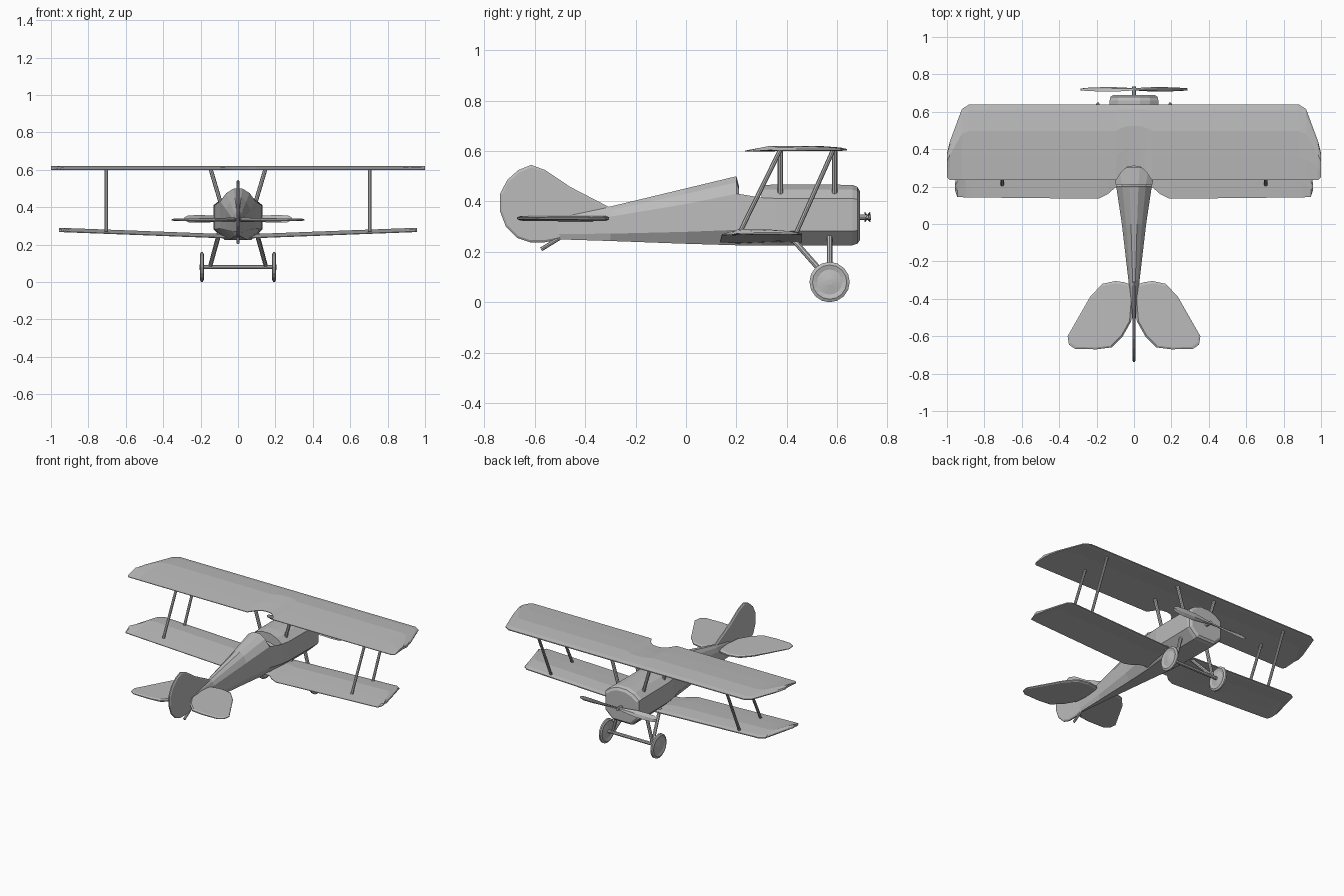
import bpy, bmesh, math
from mathutils import Vector

cube = bpy.data.objects.get("Cube")
if cube:
    bpy.data.objects.remove(cube)

grey = bpy.data.materials.new("plain grey")
grey.use_nodes = True
grey.diffuse_color = (0.5, 0.5, 0.5, 1)
grey.node_tree.nodes["Principled BSDF"].inputs["Base Color"].default_value = (0.5, 0.5, 0.5, 1)


def finish(name, bm):
    bmesh.ops.recalc_face_normals(bm, faces=bm.faces)
    mesh = bpy.data.meshes.new(name)
    bm.to_mesh(mesh)
    bm.free()
    mesh.materials.append(grey)
    ob = bpy.data.objects.new(name, mesh)
    bpy.context.collection.objects.link(ob)
    return ob


def loft(rings, cap=True):
    """Skin a list of equal-length closed rings."""
    bm = bmesh.new()
    rows = [[bm.verts.new(p) for p in ring] for ring in rings]
    n = len(rows[0])
    for a, b in zip(rows, rows[1:]):
        for i in range(n):
            j = (i + 1) % n
            bm.faces.new((a[i], a[j], b[j], b[i]))
    if cap:
        bm.faces.new(rows[0])
        bm.faces.new(rows[-1])
    return bm


def strut(name, a, b, r=0.009, sides=8):
    a, b = Vector(a), Vector(b)
    turn = (b - a).to_track_quat('Z', 'Y')
    rings = []
    for end in (a, b):
        rings.append([end + turn @ Vector((r * math.cos(t), r * math.sin(t), 0))
                      for t in (2 * math.pi * i / sides for i in range(sides))])
    return finish(name, loft(rings))


def lathe_x(name, cx, cy, cz, profile, sides=16):
    """Spin (x offset, radius) pairs around an axis along x."""
    rings = [[(cx + dx, cy + r * math.cos(t), cz + r * math.sin(t))
              for t in (2 * math.pi * i / sides for i in range(sides))] for dx, r in profile]
    return finish(name, loft(rings))


def both(stations):
    """Mirror stations (x first) to the negative side."""
    return [(-s[0], *s[1:]) for s in reversed(stations) if s[0] > 0] + list(stations)


# Wings: one aerofoil swept along the span, chord set by each station
AEROFOIL = [(0, .010), (.08, .016), (.35, .023), (.7, .014), (1, .004),
            (1, 0), (.7, .003), (.35, .006), (.08, .003), (0, .004)]


def wing(name, stations, z, rise):
    rings = [[(x, le + (te - le) * f, z + rise * abs(x) + h) for f, h in AEROFOIL]
             for x, le, te in both(stations)]
    return finish(name, loft(rings))


wing("upper_wing", [(0, .64, .31), (.035, .64, .305), (.065, .64, .28), (.095, .64, .235),
                    (.88, .64, .235), (.92, .615, .235), (.985, .44, .235), (1, .38, .25)],
     .598, 0)
wing("lower_wing", [(0, .46, .2), (.1, .46, .195), (.14, .46, .16), (.19, .46, .135),
                    (.87, .46, .142), (.9, .44, .142), (.945, .27, .145), (.957, .22, .18)],
     .231, .038)

# Fuselage: y, half width, bottom, side seam, top
SECTIONS = [(-.52, .008, .25, .32, .345), (-.3, .03, .243, .34, .38), (.0, .065, .232, .39, .452),
            (.2, .095, .226, .43, .5), (.21, .097, .226, .43, .462), (.3, .118, .226, .415, .464),
            (.36, .126, .226, .412, .468), (.66, .13, .226, .412, .466),
            (.68, .126, .232, .408, .458), (.69, .11, .245, .4, .442)]
rings = []
for y, w, zb, zs, zt in SECTIONS:
    half = [(.55 * w, zb), (w, zb + .3 * (zs - zb)), (w, zs),
            (.66 * w, zs + .65 * (zt - zs)), (.25 * w, zt)]
    rings.append([(x, y, z) for x, z in half] + [(-x, y, z) for x, z in reversed(half)])
bm = loft(rings)
# Cockpit opening sunk into the deck
deck = [f for f in bm.faces if .21 < f.calc_center_median().y < .3 and
        f.calc_center_median().z > .435]
bmesh.ops.inset_region(bm, faces=deck, thickness=.008, use_even_offset=True)
for v in {v for f in deck for v in f.verts}:
    v.co.z -= .06
finish("fuselage", bm)


# Tail surfaces: flat outlines with a chamfered rim
def plate(name, outline, place, thick):
    cx = sum(p[0] for p in outline) / len(outline)
    cy = sum(p[1] for p in outline) / len(outline)
    rings = []
    for k, d in ((.94, -1), (1, -.4), (1, .4), (.94, 1)):
        rings.append([place(cx + (u - cx) * k, cy + (v - cy) * k, d * thick / 2)
                      for u, v in outline])
    return finish(name, loft(rings))


FIN = [(-.3, .375), (-.46, .458), (-.56, .525), (-.615, .545), (-.665, .525), (-.71, .485),
       (-.738, .43), (-.738, .36), (-.715, .3), (-.67, .255), (-.62, .238), (-.56, .238),
       (-.5, .25), (-.42, .3)]
plate("tail_fin", FIN, lambda u, v, d: (d, u, v), .018)

TAILPLANE = [(0, -.33), (.05, -.312), (.1, -.305), (.17, -.32), (.235, -.39), (.355, -.6),
             (.348, -.645), (.315, -.668), (.2, -.67), (.12, -.66), (.06, -.6), (.015, -.52)]
for side, s in (("left", 1), ("right", -1)):
    plate(side + "_tailplane", TAILPLANE,
          lambda u, v, d: (s * u, v, .333 + d * (1.2 - 1.8 * abs(u))), .02)

    # Struts between the wings, leaning forward, and over the fuselage
    for part, top, foot in (("front", .585, .435), ("rear", .375, .21)):
        strut(f"{side}_{part}_wing_strut", (s * .705, foot, .27), (s * .705, top, .606))
    for part, y in (("front", .59), ("rear", .375)):
        strut(f"{side}_{part}_cabin_strut", (s * .092, y, .42), (s * .147, y, .606), .011)

    # Landing gear legs and wheel
    strut(side + "_front_leg", (s * .1, .57, .27), (s * .15, .57, .08), .011)
    strut(side + "_rear_leg", (s * .1, .42, .255), (s * .148, .57, .085), .011)
    lathe_x(side + "_wheel", s * .193, .57, .08,
            [(-.012, .012), (-.006, .05), (-.009, .06), (-.011, .068), (-.005, .08),
             (.005, .08), (.011, .068), (.009, .06), (.006, .05), (.012, .012)])

    # Propeller blade, thin and twisted from root to tip
    rings = []
    for x, w, twist in ((0, .008, 45), (.05, .014, 42), (.12, .021, 36),
                        (.2, .023, 28), (.265, .02, 22), (.285, .009, 20)):
        a = math.radians(twist * s)
        c, n = Vector((0, math.sin(a), math.cos(a))), Vector((0, math.cos(a), -math.sin(a)))
        hub = Vector((s * x, .72, .338))
        rings.append([hub + c * w, hub + n * .006, hub - c * w, hub - n * .006])
    finish(side + "_propeller_blade", loft(rings))

strut("axle", (-.2, .57, .08), (.2, .57, .08), .011)
strut("propeller_shaft", (0, .68, .338), (0, .735, .338), .011)
strut("tail_skid", (0, -.49, .262), (0, -.575, .21), .008)
